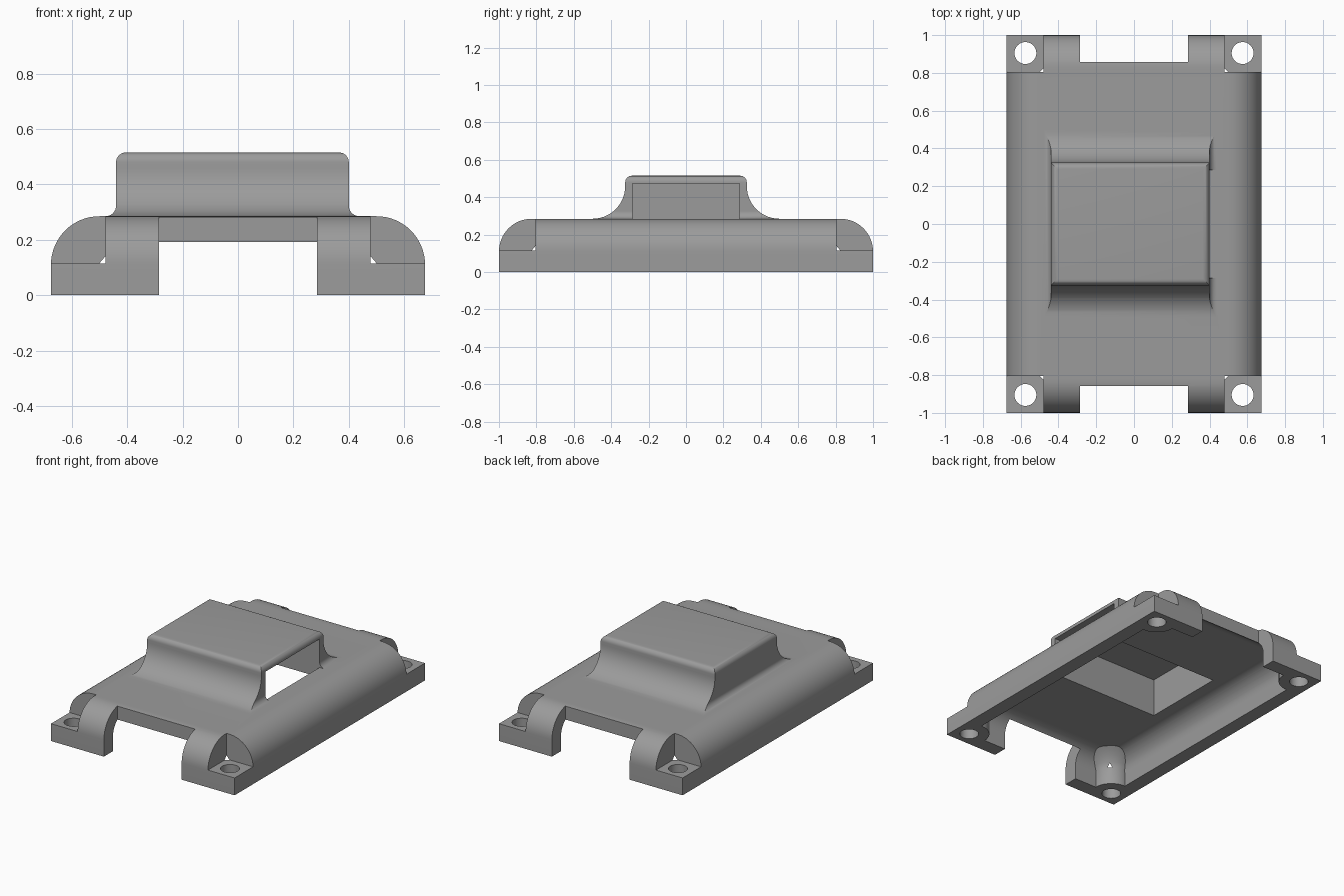
import bpy, bmesh, math

if "Cube" in bpy.data.objects:
    bpy.data.objects.remove(bpy.data.objects["Cube"])

grey = bpy.data.materials.new("plain grey")
grey.diffuse_color = (0.33, 0.33, 0.33, 1)
grey.use_nodes = True
grey.node_tree.nodes["Principled BSDF"].inputs["Base Color"].default_value = grey.diffuse_color


def loft(name, rings):
    """Closed solid from a stack of equal-sided vertex rings."""
    bm = bmesh.new()
    loops = [[bm.verts.new(p) for p in ring] for ring in rings]
    n = len(loops[0])
    for a, b in zip(loops, loops[1:]):
        for i in range(n):
            j = (i + 1) % n
            bm.faces.new((a[i], a[j], b[j], b[i]))
    bm.faces.new(loops[0][::-1])
    bm.faces.new(loops[-1])
    bmesh.ops.recalc_face_normals(bm, faces=bm.faces)
    mesh = bpy.data.meshes.new(name)
    bm.to_mesh(mesh)
    bm.free()
    mesh.materials.append(grey)
    ob = bpy.data.objects.new(name, mesh)
    bpy.context.collection.objects.link(ob)
    return ob


def rect(x0, x1, y0, y1, z):
    return [(x0, y0, z), (x1, y0, z), (x1, y1, z), (x0, y1, z)]


def box(x0, x1, y0, y1, z0, z1):
    return loft("cutter", [rect(x0, x1, y0, y1, z) for z in (z0, z1)])


def turned(cx, cy, profile, n=40):
    return loft("cutter", [[(cx + r * math.cos(2 * math.pi * i / n),
                             cy + r * math.sin(2 * math.pi * i / n), z)
                            for i in range(n)] for r, z in profile])


def boolean(target, tool, op="DIFFERENCE"):
    """Apply a boolean and remove the tool."""
    mod = target.modifiers.new("cut", "BOOLEAN")
    mod.operation, mod.solver, mod.object = op, "EXACT", tool
    bpy.context.view_layer.objects.active = target
    bpy.ops.object.modifier_apply(modifier=mod.name)
    bpy.data.objects.remove(tool)


def dome(name, hx, hy, base, top, r, steps=16):
    """Box with straight sides and upper edges rounded by radius r."""
    rings = [rect(-hx, hx, -hy, hy, base)]
    for i in range(steps + 1):
        t = math.pi / 2 * i / steps
        d = r * (1 - math.cos(t))
        rings.append(rect(-hx + d, hx - d, -hy + d, hy - d, top - r + r * math.sin(t)))
    return loft(name, rings)


TOP, PAD = 0.285, 0.115
corners = [(sx, sy) for sx in (-1, 1) for sy in (-1, 1)]

# Rounded cover body
cover = dome("cover", 0.675, 1.0, 0.0, TOP, 0.175)

# Raised housing with a flared foot and rounded top edge
foot_y, foot_x, edge = 0.175, 0.038, 0.035


def flare(z, r):
    h = TOP + r - z
    return 0 if h <= 0 else r - math.sqrt(max(0, r * r - h * h))


levels = [TOP + foot_x * (1 - math.cos(math.pi / 2 * i / 8)) for i in range(9)]
levels += [TOP + foot_y * (1 - math.cos(math.pi / 2 * i / 14)) for i in range(6, 15)]
rings = [rect(-0.44 - foot_x, 0.4 + foot_x, -0.325 - foot_y, 0.325 + foot_y, 0.25)]
for z in sorted(levels):
    fx, fy = flare(z, foot_x), flare(z, foot_y)
    rings.append(rect(-0.44 - fx, 0.4 + fx, -0.325 - fy, 0.325 + fy, z))
for i in range(9):
    t = math.pi / 2 * i / 8
    d = edge * (1 - math.cos(t))
    rings.append(rect(-0.44 + d, 0.4 - d, -0.325 + d, 0.325 - d,
                      0.48 + edge * math.sin(t)))
boolean(cover, loft("housing", rings), "UNION")

# Hollow underside, keeping a flared post around each screw hole
cavity = dome("cavity", 0.58, 0.905, -0.05, 0.22, 0.125)
for sx, sy in corners:
    post = turned(sx * 0.575, sy * 0.905,
                  [(0.125, -0.1), (0.125, PAD), (0.1414, 0.145), (0.165, 0.175),
                   (0.19, 0.2), (0.22, 0.225)])
    boolean(cavity, post)
boolean(cover, cavity)

# Hollow housing and its side opening
boolean(cover, box(-0.4, 0.4, -0.285, 0.285, 0.1, 0.474))
boolean(cover, box(0.3, 0.6, -0.285, 0.285, TOP, 0.474))

# End notches
for s in (-1, 1):
    y0, y1 = sorted((s * 0.858, s * 1.1))
    boolean(cover, box(-0.286, 0.286, y0, y1, -0.1, 0.5))

# Corner screw pads and holes
for sx, sy in corners:
    x0, x1 = sorted((sx * 0.479, sx * 0.8))
    y0, y1 = sorted((sy * 0.805, sy * 1.1))
    boolean(cover, box(x0, x1, y0, y1, PAD, 0.5))
    boolean(cover, turned(sx * 0.575, sy * 0.905, [(0.058, -0.1), (0.058, 0.3)]))

# Smooth curves, crisp edges
bpy.ops.object.select_all(action="DESELECT")
cover.select_set(True)
bpy.context.view_layer.objects.active = cover
bpy.ops.object.shade_smooth_by_angle(angle=math.radians(30))
